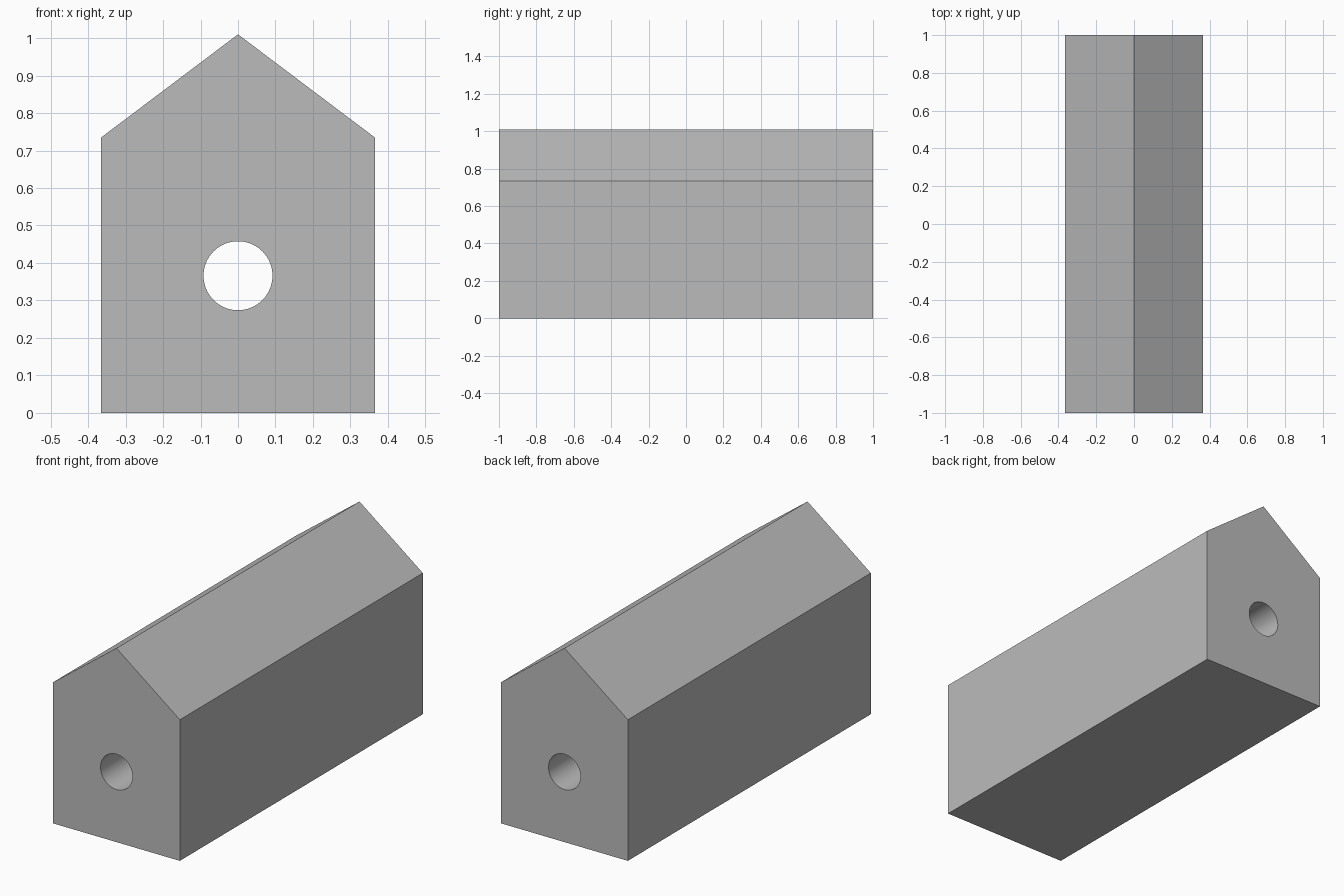
import bpy
import bmesh
from mathutils import Vector

cube = bpy.data.objects.get("Cube")
if cube:
    bpy.data.objects.remove(cube, do_unlink=True)

HALF_WIDTH, EAVE, RIDGE, LENGTH = 0.365, 0.735, 1.01, 2.0
HOLE_Z, HOLE_RADIUS = 0.366, 0.092

grey = bpy.data.materials.new("plain grey")
grey.use_nodes = True
grey.diffuse_color = (0.5, 0.5, 0.5, 1)
grey.node_tree.nodes["Principled BSDF"].inputs["Base Color"].default_value = (0.5, 0.5, 0.5, 1)

# Gabled body: five-sided profile extruded front to back
profile = [(-HALF_WIDTH, 0), (HALF_WIDTH, 0), (HALF_WIDTH, EAVE), (0, RIDGE), (-HALF_WIDTH, EAVE)]
bm = bmesh.new()
face = bm.faces.new([bm.verts.new((x, -LENGTH / 2, z)) for x, z in profile])
extruded = bmesh.ops.extrude_face_region(bm, geom=[face])["geom"]
bmesh.ops.translate(bm, vec=Vector((0, LENGTH, 0)),
                    verts=[v for v in extruded if isinstance(v, bmesh.types.BMVert)])
bmesh.ops.recalc_face_normals(bm, faces=bm.faces)
mesh = bpy.data.meshes.new("gabled_body")
bm.to_mesh(mesh)
bm.free()
mesh.materials.append(grey)
body = bpy.data.objects.new("gabled_body", mesh)
bpy.context.collection.objects.link(body)

# Round bore running the full length
bpy.ops.mesh.primitive_cylinder_add(vertices=64, radius=HOLE_RADIUS, depth=LENGTH + 0.2,
                                    location=(0, 0, HOLE_Z), rotation=(1.5707963, 0, 0))
cutter = bpy.context.object
cutter.name = "bore_cutter"
cutter.hide_render = True
cutter.data.materials.append(grey)

bore = body.modifiers.new("bore", "BOOLEAN")
bore.operation = "DIFFERENCE"
bore.solver = "EXACT"
bore.object = cutter

bpy.ops.object.select_all(action="DESELECT")
body.select_set(True)
bpy.context.view_layer.objects.active = body
bpy.ops.object.modifier_apply(modifier=bore.name)
bpy.data.objects.remove(cutter, do_unlink=True)

# Smooth bore, crisp outer edges
bpy.ops.object.shade_smooth_by_angle(angle=0.5)
